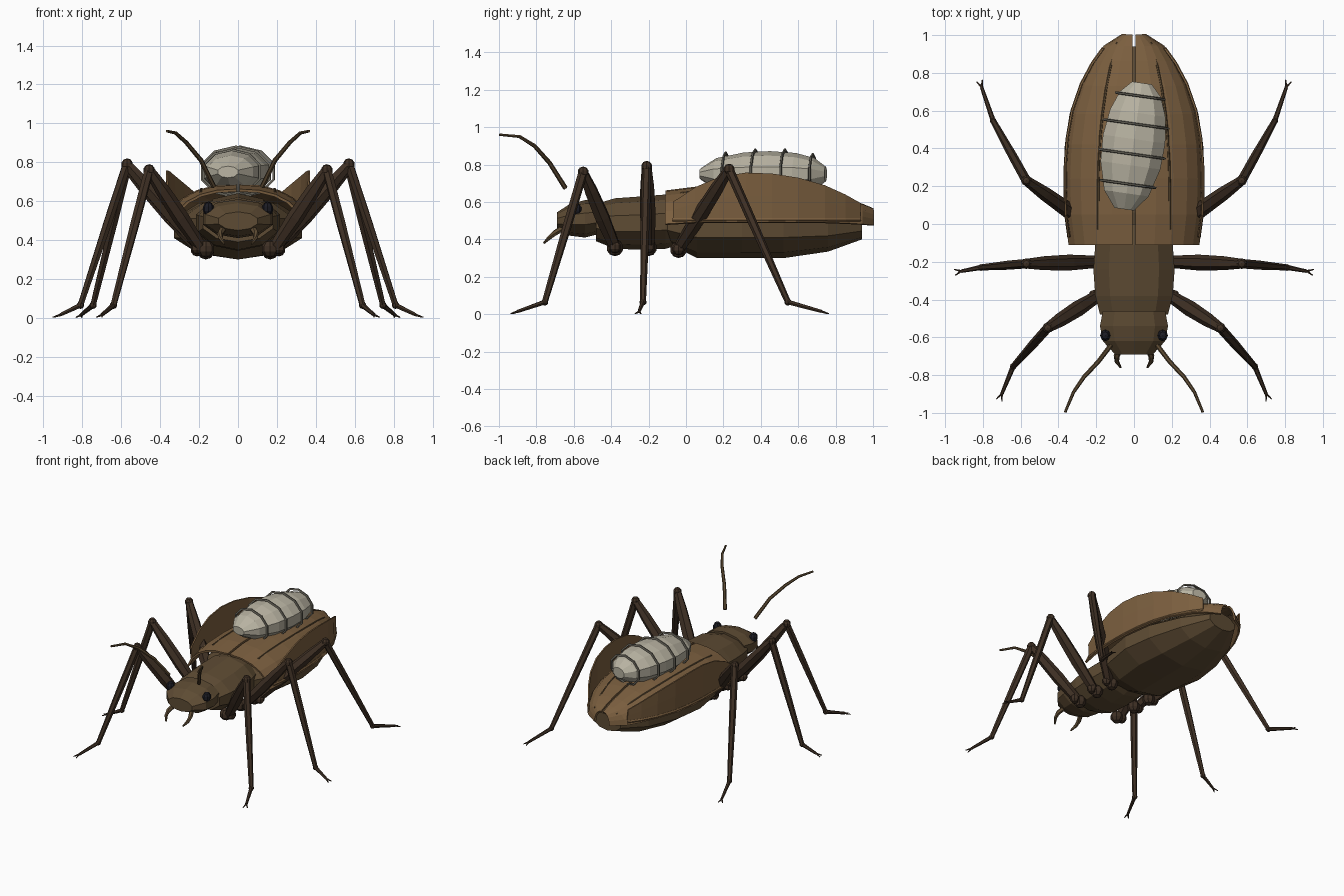
import bpy, bmesh, math
from mathutils import Vector, Matrix

if "Cube" in bpy.data.objects:
    bpy.data.objects.remove(bpy.data.objects["Cube"])


def material(name, rgb):
    m = bpy.data.materials.new(name)
    m.diffuse_color = (*rgb, 1)
    m.use_nodes = True
    m.node_tree.nodes["Principled BSDF"].inputs["Base Color"].default_value = m.diffuse_color
    return m


SHELL = material("shell_brown", (0.20, 0.115, 0.05))
BODY = material("body_brown", (0.11, 0.07, 0.033))
LEG = material("leg_brown", (0.05, 0.03, 0.018))
PALE = material("pale_grub", (0.48, 0.45, 0.36))
BAND = material("band_grey", (0.16, 0.15, 0.12))
EYE = material("eye_black", (0.012, 0.012, 0.018))


def finish(name, bm, mat, mirror=False, thick=0):
    bmesh.ops.recalc_face_normals(bm, faces=bm.faces)
    me = bpy.data.meshes.new(name)
    bm.to_mesh(me)
    bm.free()
    me.materials.append(mat)
    ob = bpy.data.objects.new(name, me)
    bpy.context.collection.objects.link(ob)
    if thick:
        s = ob.modifiers.new("thickness", 'SOLIDIFY')
        s.thickness, s.offset = thick, 0
    if mirror:
        m = ob.modifiers.new("mirror", 'MIRROR')
        m.use_mirror_merge = False
    return ob


def add_skin(bm, rings, closed=True, caps=True, loop=False):
    """Bridge rows of points with quads."""
    vs = [[bm.verts.new(p) for p in r] for r in rings]
    n = len(rings[0])
    pairs = list(zip(vs, vs[1:])) + ([(vs[-1], vs[0])] if loop else [])
    for a, b in pairs:
        for i in range(n if closed else n - 1):
            j = (i + 1) % n
            bm.faces.new((a[i], a[j], b[j], b[i]))
    if closed and caps and not loop:
        bm.faces.new(vs[0])
        bm.faces.new(vs[-1])


def add_tube(bm, pts, radii, sides=6):
    pts = [Vector(p) for p in pts]
    rings = []
    for i, p in enumerate(pts):
        d = (pts[min(i + 1, len(pts) - 1)] - pts[max(i - 1, 0)]).normalized()
        q = d.to_track_quat('Z', 'Y')
        rings.append([p + q @ Vector((math.cos(2 * math.pi * k / sides), math.sin(2 * math.pi * k / sides), 0)) * radii[i]
                      for k in range(sides)])
    add_skin(bm, rings)


def tube(name, pts, radii, mat, sides=6):
    bm = bmesh.new()
    add_tube(bm, pts, radii, sides)
    return finish(name, bm, mat, mirror=True)


def body(name, stations, mat, sides=10):
    """Loft of ellipses from (y, half width, bottom z, top z)."""
    bm = bmesh.new()
    rings = []
    for y, w, lo, hi in stations:
        ring = []
        for k in range(sides):
            a = 2 * math.pi * (k + 0.5) / sides
            ring.append((w * math.cos(a) / math.cos(math.pi / sides), y,
                         (lo + hi) / 2 + (hi - lo) / 2 * math.sin(a) / math.cos(math.pi / sides * (sides % 4 == 0))))
        rings.append(ring)
    add_skin(bm, rings)
    return finish(name, bm, mat)


def add_ball(bm, p, r, scale=(1, 1, 1)):
    m = Matrix.Translation(p) @ Matrix.Diagonal((*scale, 1))
    bmesh.ops.create_uvsphere(bm, u_segments=8, v_segments=5, radius=r, matrix=m)


# body segments
body("abdomen", [(-0.10, 0.20, 0.38, 0.58), (0.06, 0.29, 0.30, 0.62), (0.30, 0.33, 0.30, 0.62),
                 (0.52, 0.30, 0.30, 0.62), (0.76, 0.22, 0.335, 0.58), (0.94, 0.11, 0.40, 0.53)], BODY)
body("thorax", [(-0.48, 0.18, 0.39, 0.59), (-0.38, 0.205, 0.35, 0.62), (-0.24, 0.215, 0.345, 0.63),
                (-0.11, 0.205, 0.35, 0.64), (0.0, 0.17, 0.38, 0.62)], BODY)
body("head", [(-0.46, 0.165, 0.43, 0.61), (-0.54, 0.18, 0.41, 0.61), (-0.62, 0.165, 0.42, 0.59),
              (-0.69, 0.10, 0.45, 0.545)], BODY)

# eyes
bm = bmesh.new()
add_ball(bm, (0.152, -0.59, 0.56), 0.036, (0.8, 0.9, 1.05))
finish("eyes", bm, EYE, mirror=True)

# jaws and feelers
tube("jaws", [(0.075, -0.66, 0.46), (0.092, -0.70, 0.435), (0.09, -0.73, 0.41), (0.07, -0.76, 0.38)],
     [0.017, 0.016, 0.012, 0.005], BODY)
tube("antennae", [(0.125, -0.645, 0.675), (0.19, -0.73, 0.81), (0.265, -0.81, 0.90), (0.32, -0.89, 0.95),
                  (0.365, -0.997, 0.96)], [0.013, 0.012, 0.011, 0.009, 0.007], BODY)

# wing covers: (y, half width, rim z, crest z)
RIM = [(-0.11, 0.34, 0.48, 0.655), (0.05, 0.362, 0.49, 0.675), (0.24, 0.368, 0.49, 0.68),
       (0.42, 0.36, 0.49, 0.675), (0.58, 0.335, 0.49, 0.66), (0.73, 0.285, 0.49, 0.64),
       (0.86, 0.215, 0.485, 0.61), (0.94, 0.155, 0.48, 0.585), (1.0, 0.06, 0.475, 0.56)]
ARC = [(0, 1), (0.3, 0.97), (0.55, 0.85), (0.75, 0.65), (0.9, 0.38), (1, 0)]


def rim(y):
    for a, b in zip(RIM, RIM[1:]):
        if y <= b[0]:
            t = (y - a[0]) / (b[0] - a[0])
            return [p + (q - p) * t for p, q in zip(a, b)]
    return RIM[-1]


def dome(y, x):
    """Height of the wing cover at x, y."""
    _, w, lo, hi = rim(y)
    s = min(max((x - 0.008) / (w - 0.008), 0), 1)
    for (a, za), (b, zb) in zip(ARC, ARC[1:]):
        if s <= b:
            return lo + (hi - lo) * (za + (zb - za) * (s - a) / (b - a))


bm = bmesh.new()
add_skin(bm, [[(0.008 + (w - 0.008) * s, y, lo + (hi - lo) * h) for s, h in ARC] for y, w, lo, hi in RIM], closed=False)
finish("wing_covers", bm, SHELL, mirror=True, thick=0.014)

# upright side panels standing on the rim of the wing covers
PANEL = [(-0.07, 0.60), (0.05, 0.68), (0.18, 0.735), (0.32, 0.757), (0.46, 0.752), (0.60, 0.73), (0.74, 0.69),
         (0.85, 0.64), (0.93, 0.595)]
bm = bmesh.new()
add_skin(bm, [[(rim(y)[1] * 0.985, y, 0.51), (rim(y)[1] * 0.995, y, (z + 0.51) / 2), (rim(y)[1], y, z)]
              for y, z in PANEL], closed=False)
finish("side_panels", bm, SHELL, mirror=True, thick=0.01)
tube("rim_trim", [(rim(y)[1] * 0.99, y, 0.505) for y, z in PANEL], [0.011] * len(PANEL), SHELL)

# raised ribs on the wing covers
for i, (x0, x1, y0, y1) in enumerate([(0.19, 0.09, -0.03, 0.96), (0.105, 0.05, 0.1, 0.9)][:1]):
    pts = []
    for k in range(9):
        t = k / 8
        x = x0 + (x1 - x0) * t ** 3
        y = y0 + (y1 - y0) * t
        pts.append((x, y, dome(y, x) + 0.006))
    tube("wing_rib", pts, [0.007] * 9, BODY)

# grub on the back, turned slightly
TURN = Matrix.Translation((-0.005, 0.41, 0.75)) @ Matrix.Rotation(math.radians(-8), 4, 'Z')
GRUB = [(-0.335, 0.055, 0.03), (-0.25, 0.125, 0.085), (-0.1, 0.168, 0.115), (0.04, 0.175, 0.122),
        (0.18, 0.155, 0.112), (0.28, 0.115, 0.085), (0.34, 0.055, 0.04)]


def grub_ring(y, a, b, n=10):
    return [TURN @ Vector((a * math.cos(2 * math.pi * (k + 0.5) / n), y, b * math.sin(2 * math.pi * (k + 0.5) / n)))
            for k in range(n)]


bm = bmesh.new()
add_skin(bm, [grub_ring(*s) for s in GRUB])
finish("grub", bm, PALE)
bm = bmesh.new()
for y, a, b in [(-0.2, 0.148, 0.108), (-0.04, 0.178, 0.124), (0.12, 0.176, 0.124), (0.27, 0.13, 0.1)]:
    add_skin(bm, [grub_ring(y - 0.007, a, b), grub_ring(y - 0.004, a + 0.012, b + 0.012),
                  grub_ring(y + 0.004, a + 0.012, b + 0.012), grub_ring(y + 0.007, a, b)], loop=True)
finish("grub_bands", bm, BAND)

# legs: hip, knee, ankle, toe
LEGS = {
    "front_legs": [(0.19, -0.38, 0.36), (0.457, -0.55, 0.76), (0.64, -0.755, 0.065), (0.70, -0.90, 0.015)],
    "middle_legs": [(0.19, -0.20, 0.36), (0.57, -0.21, 0.79), (0.81, -0.23, 0.065), (0.915, -0.25, 0.015)],
    "rear_legs": [(0.19, -0.04, 0.35), (0.57, 0.23, 0.775), (0.745, 0.545, 0.065), (0.807, 0.725, 0.015)],
}
for name, pts in LEGS.items():
    hip, knee, ankle, toe = map(Vector, pts)
    bm = bmesh.new()
    add_ball(bm, hip + Vector((-0.025, 0, -0.005)), 0.045)
    add_ball(bm, hip + Vector((0.02, 0, 0)), 0.034)
    add_tube(bm, [hip, hip.lerp(knee, 0.4), hip.lerp(knee, 0.75), knee], [0.032, 0.042, 0.037, 0.026])
    add_ball(bm, knee, 0.03)
    add_tube(bm, [knee, knee.lerp(ankle, 0.4), ankle], [0.025, 0.024, 0.016])
    add_ball(bm, ankle, 0.019)
    add_tube(bm, [ankle, toe], [0.014, 0.009])
    d = (toe - ankle)
    d.z = 0
    d.normalize()
    side = Vector((-d.y, d.x, 0))
    for s in (-1, 1):
        add_tube(bm, [toe, toe + d * 0.035 + side * s * 0.016 - Vector((0, 0, 0.012))], [0.007, 0.003], 5)
    finish(name, bm, LEG, mirror=True)
